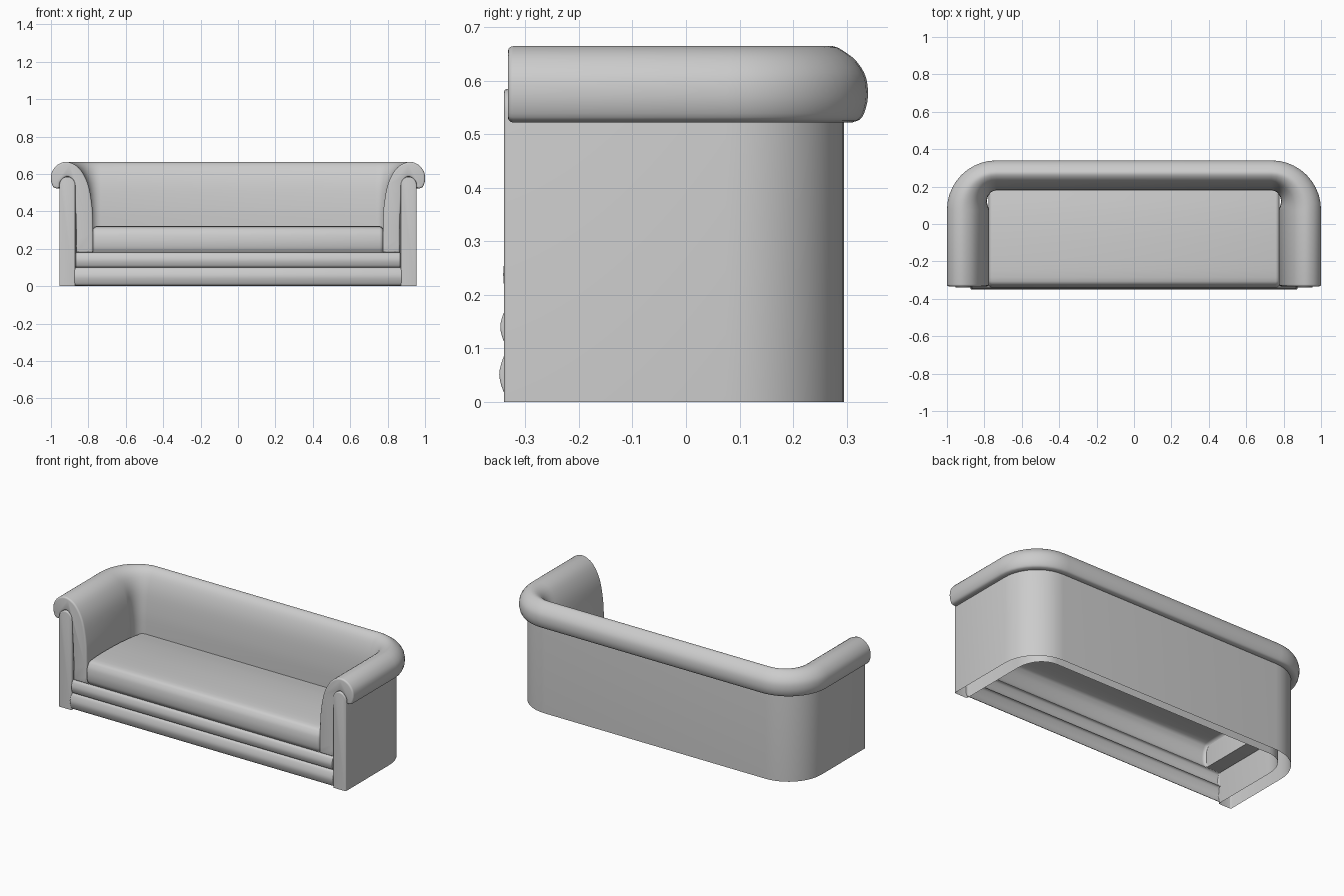
import bpy, bmesh, math
from mathutils import Vector

if "Cube" in bpy.data.objects:
    bpy.data.objects.remove(bpy.data.objects["Cube"])


def spline(pts, n=4):
    """Smooth open Catmull-Rom curve through 2D points."""
    p = [Vector(q) for q in pts]
    p = [2 * p[0] - p[1]] + p + [2 * p[-1] - p[-2]]
    out = []
    for i in range(1, len(p) - 2):
        a, b, c, d = p[i - 1:i + 3]
        for k in range(n):
            t = k / n
            out.append(0.5 * (2 * b + (c - a) * t + (2 * a - 5 * b + 4 * c - d) * t ** 2
                              + (3 * b - a - 3 * c + d) * t ** 3))
    return out + [p[-2]]


def loft(name, rings, closed, bevel=0.0):
    """Skin a list of rings, cap both ends and round the cap edges."""
    bm = bmesh.new()
    rows = [[bm.verts.new(co) for co in r] for r in rings]
    n = len(rows[0])
    for a, b in zip(rows, rows[1:]):
        for i in range(n if closed else n - 1):
            j = (i + 1) % n
            bm.faces.new((a[i], a[j], b[j], b[i]))
    caps = [bm.faces.new(rows[0][::-1]), bm.faces.new(rows[-1])]
    bmesh.ops.recalc_face_normals(bm, faces=bm.faces[:])
    if bevel:
        edges = {e for f in caps for e in f.edges if len(e.link_faces) == 2}
        bmesh.ops.bevel(bm, geom=list(edges), offset=bevel, segments=3,
                        profile=0.5, affect='EDGES', clamp_overlap=True)
    me = bpy.data.meshes.new(name)
    bm.to_mesh(me)
    bm.free()
    ob = bpy.data.objects.new(name, me)
    bpy.context.collection.objects.link(ob)
    bpy.ops.object.select_all(action='DESELECT')
    ob.select_set(True)
    bpy.context.view_layer.objects.active = ob
    bpy.ops.object.shade_smooth_by_angle(angle=math.radians(40))
    return ob


def u_rings(profile, front):
    """Carry a (depth, height) profile around the U-shaped outer wall."""
    W, B, R, N = 0.955, 0.295, 0.22, 10
    path = [(W, front, 0.0)]
    for k in range(N + 1):
        a = math.pi / 2 * k / N
        path.append((W - R + R * math.cos(a), B - R + R * math.sin(a), a))
    path += [(-x, y, math.pi - a) for x, y, a in reversed(path)]
    rings = []
    for x, y, a in path:
        nx, ny = math.cos(a), math.sin(a)
        s = 1 - 0.36 * ny ** 2          # back is thinner than the arms
        rings.append([(x - nx * d * (s if d > 0 else 1),
                       y - ny * d * (s if d > 0 else 1), z) for d, z in profile])
    return rings


def x_rings(profile, half):
    return [[(x, y, z) for y, z in profile] for x in (-half, half)]


# Outer wall: thin hollow U with rounded top, open underneath
top = [(0.0425 - 0.0425 * math.cos(math.pi * k / 10),
        0.54 + 0.045 * math.sin(math.pi * k / 10)) for k in range(11)]
loft("outer_wall", u_rings([(0, 0)] + top + [(0.085, 0)], -0.34), False, 0.006)

# Padded arms and back with the rolled top
outer = spline([(0.18, 0.18), (0.18, 0.32), (0.175, 0.43), (0.152, 0.55), (0.105, 0.632),
                (0.045, 0.664), (-0.005, 0.652), (-0.038, 0.615), (-0.045, 0.57),
                (-0.034, 0.532), (-0.015, 0.522)])
inner = spline([(0.0, 0.525), (0.005, 0.556), (0.04, 0.586), (0.07, 0.56),
                (0.083, 0.46), (0.09, 0.32), (0.09, 0.18)])
loft("padded_back_and_arms", u_rings(outer + inner, -0.333), True, 0.011)

# Seat cushion
seat = spline([(-0.325, 0.18), (-0.338, 0.205), (-0.341, 0.25), (-0.328, 0.295),
               (-0.285, 0.318), (-0.1, 0.32), (0.06, 0.31), (0.188, 0.293)])
loft("seat_cushion", x_rings(seat + [Vector((0.188, 0.18))], 0.777), False, 0.02)

# Two padded front rails
for name, z0, z1, bulge, half in (("lower_front_rail", 0.003, 0.1, 0.349, 0.875),
                                  ("upper_front_rail", 0.1, 0.18, 0.347, 0.868)):
    h = z1 - z0
    rail = spline([(-0.325, z0), (-0.338, z0 + 0.1 * h), (-bulge, z0 + 0.5 * h),
                   (-0.338, z1 - 0.1 * h), (-0.325, z1)])
    loft(name, x_rings(rail, half), False, 0.004)
